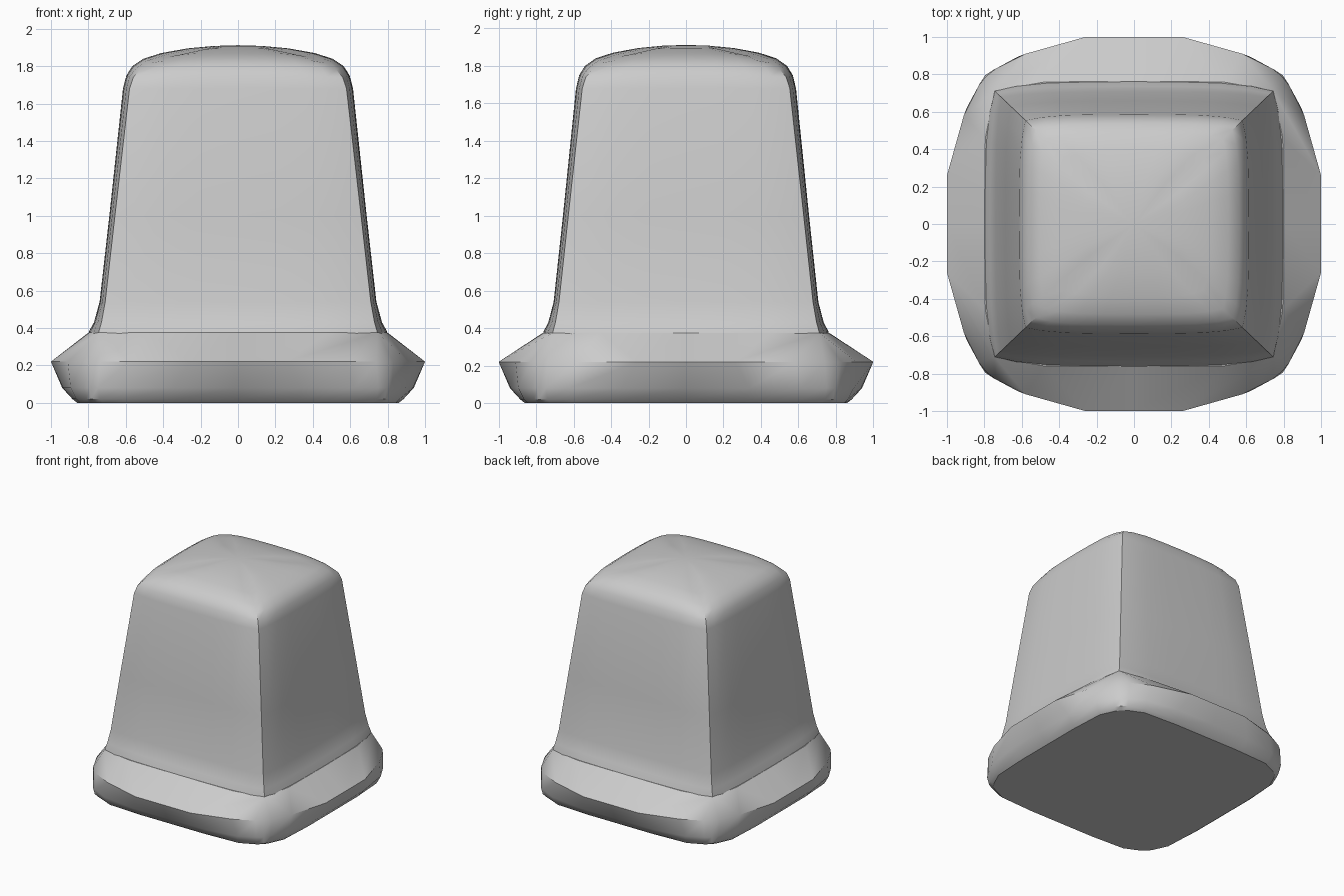
import bpy, bmesh
from mathutils import Vector

if "Cube" in bpy.data.objects:
    bpy.data.objects.remove(bpy.data.objects["Cube"])


def ring(half, sy=1.0):
    """Full outline from half a side: (along, outward, z), mid-side to corner."""
    quarter = [(d, s, z) for s, d, z in half] + [(s, d, z) for s, d, z in half[-2:0:-1]]
    pts = []
    for k in range(4):
        for x, y, z in quarter:
            for _ in range(k):
                x, y = -y, x
            pts.append(Vector((x, y * sy, z)))
    return pts


def loft(name, rings, top=None):
    bm = bmesh.new()
    loops = [[bm.verts.new(p) for p in r] for r in rings]
    n = len(loops[0])
    for a, b in zip(loops, loops[1:]):
        for i in range(n):
            j = (i + 1) % n
            bm.faces.new((a[i], a[j], b[j], b[i]))
    bm.faces.new(loops[0][::-1])
    if top is None:
        bm.faces.new(loops[-1])
    else:
        tip = bm.verts.new((0, 0, top))
        for i in range(n):
            bm.faces.new((loops[-1][i], loops[-1][(i + 1) % n], tip))
    bmesh.ops.remove_doubles(bm, verts=bm.verts, dist=0.0005)
    bmesh.ops.recalc_face_normals(bm, faces=bm.faces)
    me = bpy.data.meshes.new(name)
    bm.to_mesh(me)
    bm.free()
    ob = bpy.data.objects.new(name, me)
    bpy.context.collection.objects.link(ob)
    bpy.context.view_layer.objects.active = ob
    ob.select_set(True)
    bpy.ops.object.shade_smooth_by_angle(angle=0.55)
    ob.select_set(False)


# Flared base: flat-sided rim with rounded corners, creased up to the body corners
base_levels = [
    (0.0, [(0, .86), (.30, .86), (.60, .845), (.72, .79), (.76, .76)]),
    (0.02, [(0, .885), (.32, .885), (.61, .865), (.74, .81), (.785, .785)]),
    (0.08, [(0, .94), (.34, .935), (.62, .895), (.75, .825), (.795, .795)]),
    (0.22, [(0, 1.0), (.26, 1.0), (.58, .91), (.74, .83), (.79, .79)]),
]
rings = [ring([(s, d, z) for s, d in pts]) for z, pts in base_levels]
rings.append(ring([(0, .80, .375), (.48, .795, .375)] + [(.745, .745, .375)] * 3, .955))
loft("flared_base", rings)

# Tapered body with bowed sides, sharp vertical corners and a domed top
body_levels = [  # z, half width at mid-side, half width at corner, corner drop
    (.36, .80, .745, 0), (.385, .795, .743, 0), (.43, .77, .73, 0),
    (.54, .74, .71, 0), (1.0, .688, .658, 0), (1.68, .615, .58, 0),
    (1.75, .597, .56, .01), (1.80, .565, .525, .02), (1.84, .505, .475, .025),
    (1.87, .41, .37, .02), (1.895, .27, .21, .01), (1.908, .13, .10, 0),
]
rings = []
for z, side, corner, drop in body_levels:
    half = []
    for u, bow in ((0, 0), (.33, .04), (.62, .15), (.85, .5), (1, 1)):
        half.append((u * corner, side + (corner - side) * bow, z - drop * bow))
    rings.append(ring(half, .955))
loft("tapered_body", rings, top=1.912)
